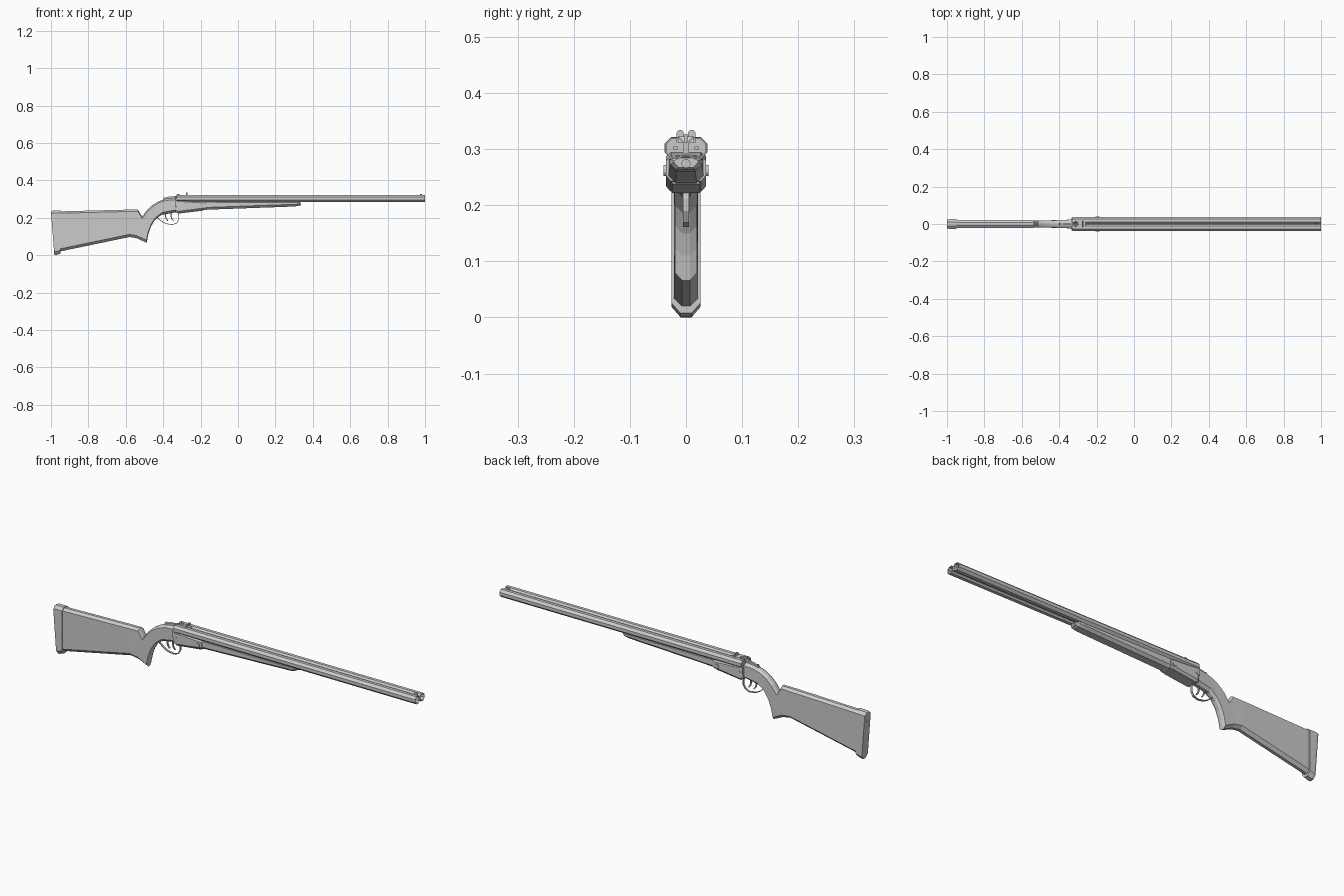
import bpy, bmesh, math
from mathutils import Vector


def finish(name, bm):
    bmesh.ops.recalc_face_normals(bm, faces=bm.faces)
    me = bpy.data.meshes.new(name)
    bm.to_mesh(me)
    bm.free()
    ob = bpy.data.objects.new(name, me)
    bpy.context.collection.objects.link(ob)
    return ob


def loft(name, rings, closed=False):
    """Skin a list of equal-length point rings; cap ends unless closed."""
    bm = bmesh.new()
    vr = [[bm.verts.new(p) for p in r] for r in rings]
    n = len(rings[0])
    pairs = list(zip(vr, vr[1:])) + ([(vr[-1], vr[0])] if closed else [])
    for a, b in pairs:
        for i in range(n):
            j = (i + 1) % n
            bm.faces.new((a[i], a[j], b[j], b[i]))
    if not closed:
        bm.faces.new(vr[0])
        bm.faces.new(vr[-1])
    return finish(name, bm)


def section(xt, zt, xb, zb, hw, ct=0.01, cb=0.014, k=0.35):
    """Eight-sided section between a top and a bottom point."""
    top, bot = Vector((xt, 0, zt)), Vector((xb, 0, zb))
    d = (top - bot).normalized()
    half = [(bot, k * hw), (bot + d * cb, hw), (top - d * ct, hw), (top, k * hw)]
    return ([p + Vector((0, w, 0)) for p, w in half] +
            [p - Vector((0, w, 0)) for p, w in reversed(half)])


def circle(axis, c, r, n):
    out = []
    for i in range(n):
        a = 2 * math.pi * (i + 0.5) / n
        u, v = r * math.cos(a), r * math.sin(a)
        out.append(Vector(c) + Vector((0, u, v) if axis == 'x' else (u, 0, v)))
    return out


def rod(name, axis, a, b, r, n=12):
    return loft(name, [circle(axis, a, r, n), circle(axis, b, r, n)])


def plate(name, profile, y0, y1):
    """Extrude an x-z profile across y."""
    return loft(name, [[(x, y, z) for x, z in profile] for y in (y0, y1)])


def strip(name, path, hw, t):
    """Flat strap following an x-z path."""
    rings = []
    for i, (x, z) in enumerate(path):
        a, b = path[max(i - 1, 0)], path[min(i + 1, len(path) - 1)]
        d = Vector((b[0] - a[0], 0, b[1] - a[1])).normalized()
        nrm, p = Vector((-d.z, 0, d.x)) * t, Vector((x, 0, z))
        w = Vector((0, hw, 0))
        rings.append([p + nrm + w, p + nrm - w, p - nrm - w, p - nrm + w])
    return loft(name, rings)


# Stock with pistol-style wrist
loft("stock", [section(*s) for s in (
    (-0.95, 0.234, -0.95, 0.02, 0.021),
    (-0.60, 0.243, -0.58, 0.097, 0.021),
    (-0.535, 0.244, -0.54, 0.09, 0.020),
    (-0.513, 0.206, -0.488, 0.066, 0.020),
    (-0.485, 0.243, -0.480, 0.11, 0.020),
    (-0.455, 0.270, -0.467, 0.15, 0.020),
    (-0.42, 0.290, -0.445, 0.187, 0.020),
    (-0.38, 0.302, -0.41, 0.215, 0.021),
    (-0.325, 0.307, -0.325, 0.230, 0.024))])

# Butt pad and its two screws
loft("butt_pad", [section(*s, 0.012, 0.018, 0.4) for s in (
    (-1.0, 0.234, -0.982, 0.0, 0.024),
    (-0.99, 0.238, -0.972, 0.001, 0.026),
    (-0.95, 0.238, -0.950, 0.008, 0.026))])
for i, (x, z) in enumerate(((-0.998, 0.19), (-0.984, 0.045))):
    rod(f"pad_screw_{i}", 'x', (x, 0, z), (x + 0.02, 0, z), 0.007)

# Receiver body, floor plate and breech face
loft("receiver", [section(*s, 0.008, 0.01, 0.75) for s in (
    (-0.335, 0.300, -0.335, 0.230, 0.030),
    (-0.32, 0.295, -0.32, 0.224, 0.036),
    (-0.175, 0.287, -0.175, 0.243, 0.036))])
plate("floor_plate", [(-0.32, 0.222), (-0.185, 0.238), (-0.185, 0.25), (-0.32, 0.24)],
      -0.025, 0.025)
loft("breech_bridge", [section(x, 0.314, x, 0.25, 0.034, 0.014, 0.01, 0.6)
                       for x in (-0.335, -0.305)])

# Barrels, breech blocks and firing pins on both sides
R = 0.0187 / math.cos(math.pi / 8)
for tag, s in (("left", 1), ("right", -1)):
    y, z = 0.0187 * s, 0.302
    loft(f"barrel_{tag}", [circle('x', (x, y, z), r, 8) for x, r in
         ((-0.305, R), (1.0, R), (1.0, R * 0.85), (-0.305, R * 0.85))], closed=True)
    rod(f"breech_block_{tag}", 'x', (-0.33, y, z), (-0.3, y, z), R * 1.03, 8)
    rod(f"firing_pin_{tag}", 'x', (-0.305, y, z), (-0.295, y, z), 0.004)
    # Hinge pin and receiver side screw
    rod(f"hinge_pin_{tag}", 'y', (-0.195, s * 0.03, 0.262), (-0.195, s * 0.040, 0.262), 0.01)
    rod(f"side_screw_{tag}", 'y', (-0.318, s * 0.03, 0.265), (-0.318, s * 0.0375, 0.265), 0.005)
    # Rear sight leaf
    rings = [[(x, s * a, b) for a, b in ((0.004, 0.312), (0.017, 0.312), (0.017, 0.329),
              (0.013, 0.334), (0.007, 0.334), (0.004, 0.330))] for x in (-0.279, -0.270)]
    loft(f"rear_sight_{tag}", rings)
    # Small hammer spur
    plate(f"hammer_{tag}", [(-0.325, 0.312), (-0.33, 0.324), (-0.315, 0.327), (-0.308, 0.318)],
          s * 0.007, s * 0.015)

# Ribs joining the barrels, front sight
plate("rib", [(-0.3, 0.291), (1.0, 0.291), (1.0, 0.313), (-0.3, 0.313)], -0.005, 0.005)
plate("rear_sight_base", [(-0.305, 0.312), (-0.255, 0.312), (-0.26, 0.322), (-0.3, 0.322)],
      -0.014, 0.014)
plate("front_sight", [(0.965, 0.31), (0.985, 0.31), (0.985, 0.327), (0.975, 0.327)],
      -0.003, 0.003)

# Forend, tapering to a bevelled tip
loft("forend", [section(*s, 0.006, 0.012, 0.6) for s in (
    (-0.175, 0.289, -0.175, 0.240, 0.031),
    (-0.165, 0.289, -0.165, 0.243, 0.031),
    (0.30, 0.287, 0.30, 0.260, 0.029))])
loft("forend_tip", [section(*s, 0.005, 0.01, 0.6) for s in (
    (0.30, 0.287, 0.30, 0.260, 0.029),
    (0.322, 0.286, 0.322, 0.263, 0.027),
    (0.33, 0.284, 0.33, 0.267, 0.022))])
rod("forend_latch", 'x', (0.32, 0, 0.274), (0.336, 0, 0.274), 0.008)

# Trigger guard and two triggers
strip("trigger_guard", [(-0.437, 0.205), (-0.41, 0.182), (-0.385, 0.168), (-0.350, 0.163),
                        (-0.328, 0.171), (-0.317, 0.190), (-0.317, 0.212), (-0.325, 0.236)],
      0.005, 0.0018)
for i, x in enumerate((-0.385, -0.355)):
    strip(f"trigger_{i}", [(x, 0.228), (x - 0.003, 0.21), (x + 0.001, 0.195), (x + 0.01, 0.184)],
          0.003, 0.003)

# Top lever on the tang
plate("tang_lever", [(-0.40, 0.297), (-0.398, 0.309), (-0.385, 0.308), (-0.375, 0.312),
                     (-0.33, 0.316), (-0.33, 0.302), (-0.37, 0.300)], -0.006, 0.006)
